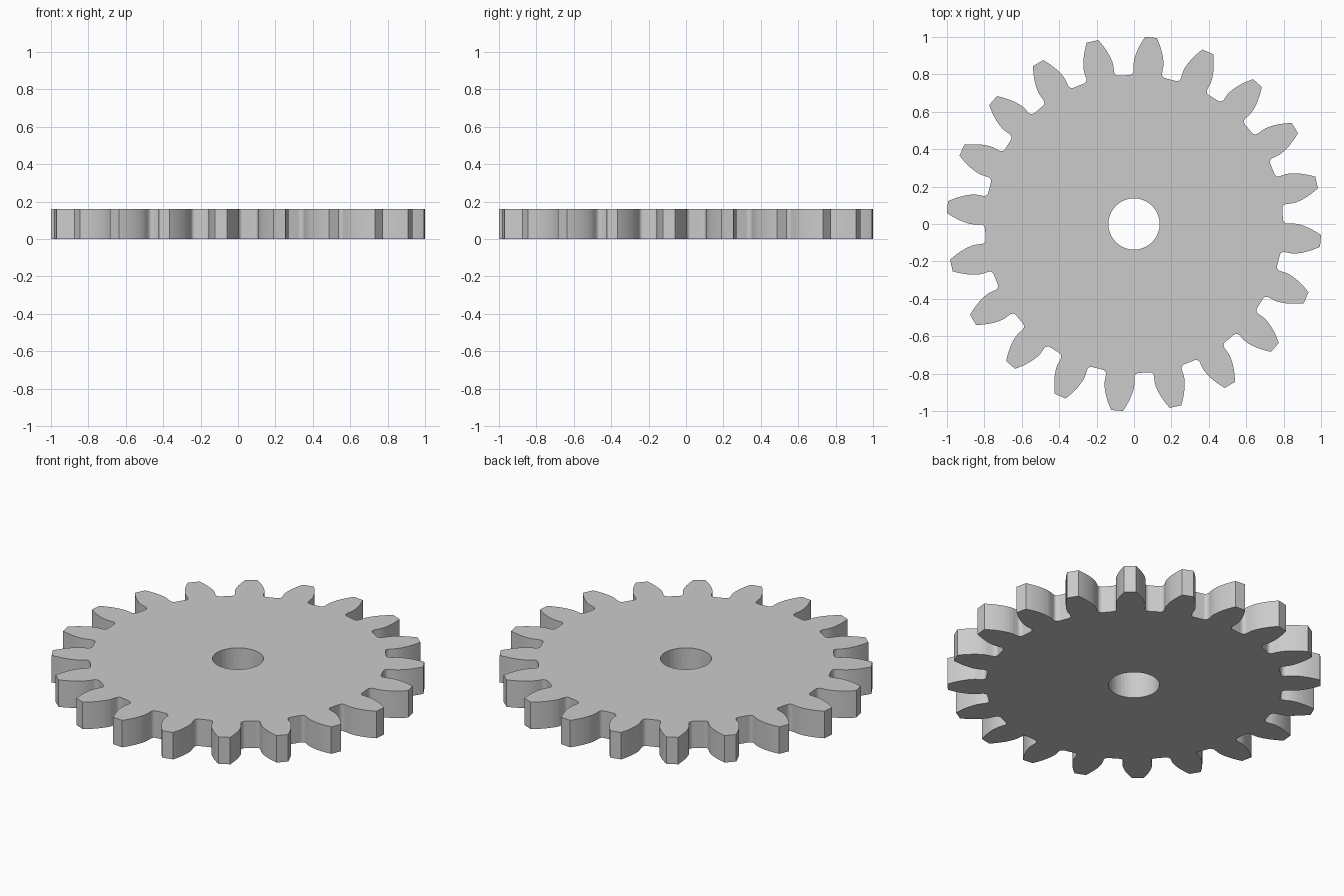
import bpy, bmesh
from math import sin, cos, tan, acos, asin, pi, radians, hypot, atan2

if "Cube" in bpy.data.objects:
    bpy.data.objects.remove(bpy.data.objects["Cube"])

TEETH, THICK, BORE = 20, 0.16, 0.137
TIP = 1.0018
MODULE = 2 * TIP / (TEETH + 2)
PITCH = MODULE * TEETH / 2
ROOT = PITCH - 1.25 * MODULE
BASE = PITCH * cos(radians(20))
FILLET = 0.023
PHASE = radians(-5.2)


def inv(a):
    return tan(a) - a


# Half tooth profile as (radius, angle from tooth centre), tip to root
base_half = pi / (2 * TEETH) + inv(radians(20))
half = []
for i in range(9):
    r = TIP + (BASE - TIP) * i / 8
    half.append((r, base_half - inv(acos(min(1, BASE / r)))))

# Rounded fillet between the radial flank and the root circle
c_rad = ROOT + FILLET
c_ang = base_half + asin(FILLET / c_rad)
a0, a1 = base_half - pi / 2, c_ang - pi
for i in range(7):
    a = a0 + (a1 - a0) * i / 6
    x = c_rad * cos(c_ang) + FILLET * cos(a)
    y = c_rad * sin(c_ang) + FILLET * sin(a)
    half.append((hypot(x, y), atan2(y, x)))

# Mirror the half tooth, then repeat around the wheel
tooth = [(r, -a) for r, a in reversed(half)] + half
outline = []
for k in range(TEETH):
    t = PHASE + k * 2 * pi / TEETH
    outline += [(r * cos(a + t), r * sin(a + t)) for r, a in tooth]
bore = [(BORE * cos(2 * pi * i / 40), BORE * sin(2 * pi * i / 40)) for i in range(40)]

# Fill the outline around the bore and extrude to thickness
bm = bmesh.new()
edges = []
for loop in (outline, bore):
    vs = [bm.verts.new((x, y, 0)) for x, y in loop]
    edges += [bm.edges.new((vs[i - 1], vs[i])) for i in range(len(vs))]
bmesh.ops.triangle_fill(bm, edges=edges, use_beauty=True)
res = bmesh.ops.extrude_face_region(bm, geom=bm.faces[:], use_keep_orig=True)
top = [g for g in res["geom"] if isinstance(g, bmesh.types.BMVert)]
bmesh.ops.translate(bm, verts=top, vec=(0, 0, THICK))
bmesh.ops.recalc_face_normals(bm, faces=bm.faces[:])

mesh = bpy.data.meshes.new("spur_gear")
bm.to_mesh(mesh)
bm.free()
gear = bpy.data.objects.new("spur_gear", mesh)
bpy.context.collection.objects.link(gear)
